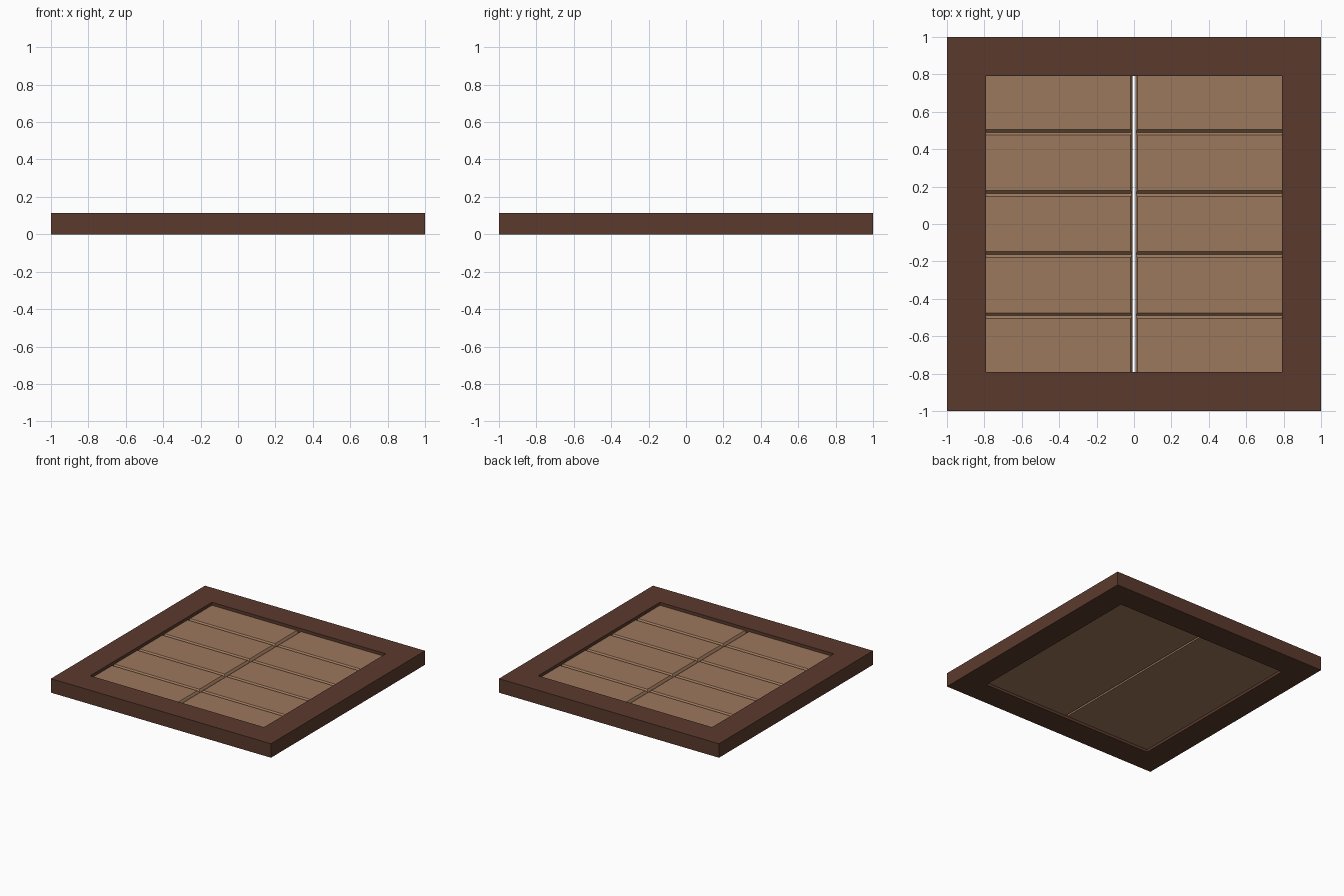
import bpy, bmesh

if "Cube" in bpy.data.objects:
    bpy.data.objects.remove(bpy.data.objects["Cube"])

FRAME_H = 0.115          # frame thickness
OPEN = 0.79              # half size of the opening
BOT, TOP = 0.022, 0.09   # underside and top of the boards
GAP = 0.008              # half of the slit between the two leaves
CUT, DEPTH = 0.015, 0.015  # chamfer width and depth on board edges


def material(name, rgb):
    m = bpy.data.materials.new(name)
    m.diffuse_color = (*rgb, 1)
    m.use_nodes = True
    m.node_tree.nodes["Principled BSDF"].inputs["Base Color"].default_value = m.diffuse_color
    return m


def make_object(name, bm, mat):
    bmesh.ops.recalc_face_normals(bm, faces=bm.faces)
    me = bpy.data.meshes.new(name)
    bm.to_mesh(me)
    bm.free()
    me.materials.append(mat)
    ob = bpy.data.objects.new(name, me)
    bpy.context.collection.objects.link(ob)
    return ob


def ring(bm, x0, x1, y0, y1, z):
    return [bm.verts.new(p) for p in
            ((x0, y0, z), (x1, y0, z), (x1, y1, z), (x0, y1, z))]


def bridge(bm, a, b):
    for i in range(4):
        j = (i + 1) % 4
        bm.faces.new((a[i], a[j], b[j], b[i]))


dark_wood = material("dark brown wood", (0.105, 0.042, 0.026))
light_wood = material("light brown wood", (0.335, 0.188, 0.107))

# square frame: four rings bridged into a closed loop
bm = bmesh.new()
rings = [ring(bm, -s, s, -s, s, z) for s, z in
         ((1, 0), (1, FRAME_H), (OPEN, FRAME_H), (OPEN, 0))]
for i in range(4):
    bridge(bm, rings[i], rings[(i + 1) % 4])
make_object("frame", bm, dark_wood)

# two leaves of five boards, chamfered along the seams and the middle slit
seams = [-OPEN, -0.49, -0.163, 0.163, 0.49, OPEN]
for side, name in ((-1, "left_leaf"), (1, "right_leaf")):
    bm = bmesh.new()
    for k in range(5):
        y0, y1 = seams[k], seams[k + 1]
        c0 = CUT if k > 0 else 0
        c1 = CUT if k < 4 else 0
        inner, outer = side * GAP, side * OPEN
        low = ring(bm, inner, outer, y0, y1, BOT)
        shoulder = ring(bm, inner, outer, y0, y1, TOP - DEPTH)
        top = ring(bm, inner + side * 0.01, outer, y0 + c0, y1 - c1, TOP)
        bridge(bm, low, shoulder)
        bridge(bm, shoulder, top)
        bm.faces.new(low)
        bm.faces.new(top)
    make_object(name, bm, light_wood)
